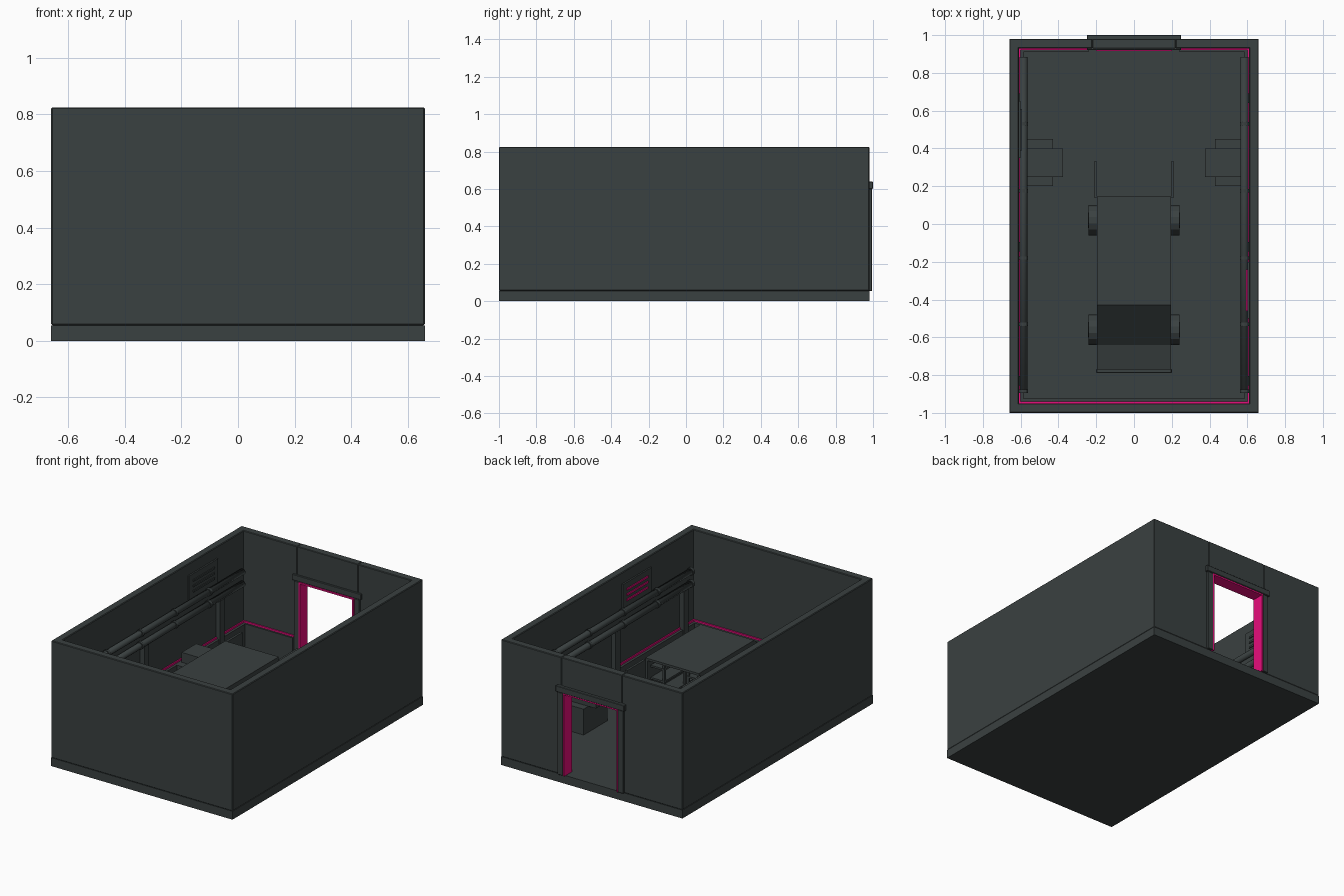
import bpy, bmesh, math

if "Cube" in bpy.data.objects:
    bpy.data.objects.remove(bpy.data.objects["Cube"])

def material(name, rgb):
    m = bpy.data.materials.new(name)
    m.diffuse_color = (*rgb, 1)
    m.use_nodes = True
    m.node_tree.nodes["Principled BSDF"].inputs["Base Color"].default_value = m.diffuse_color
    return m

SLATE = material("dark slate", (0.042, 0.052, 0.052))
PINK = material("hot pink", (0.80, 0.004, 0.20))

def finish(name, bm, mat, bevel=0):
    bmesh.ops.recalc_face_normals(bm, faces=bm.faces)
    me = bpy.data.meshes.new(name)
    bm.to_mesh(me)
    bm.free()
    me.materials.append(mat)
    ob = bpy.data.objects.new(name, me)
    bpy.context.collection.objects.link(ob)
    if bevel:
        b = ob.modifiers.new("bevel", 'BEVEL')
        b.width, b.segments = bevel, 1
    return ob

def box(name, x, y, z, mat=SLATE, bevel=0):
    """Box from (min, max) ranges."""
    bm = bmesh.new()
    bmesh.ops.create_cube(bm, size=1)
    for v in bm.verts:
        v.co = [r[0] if c < 0 else r[1] for c, r in zip(v.co, (x, y, z))]
    return finish(name, bm, mat, bevel)

def side(s, a, b):
    """Range mirrored to side s."""
    return tuple(sorted((s * a, s * b)))

def rod(name, axis, centre, r, length, n=12):
    bm = bmesh.new()
    bmesh.ops.create_cone(bm, cap_ends=True, segments=n, radius1=r, radius2=r, depth=length)
    ob = finish(name, bm, SLATE)
    ob.rotation_euler = (0, math.pi / 2, 0) if axis == 'x' else (math.pi / 2, 0, 0)
    ob.location = centre
    return ob

def extrude_profile(name, pts, x0, x1):
    """Closed (y, z) outline extruded along x."""
    bm = bmesh.new()
    f = bm.faces.new([bm.verts.new((x0, y, z)) for y, z in pts])
    g = bmesh.ops.extrude_face_region(bm, geom=[f])['geom']
    bmesh.ops.translate(bm, vec=(x1 - x0, 0, 0), verts=[v for v in g if isinstance(v, bmesh.types.BMVert)])
    return finish(name, bm, SLATE)

FL, TOP = 0.055, 0.825

# room shell
box("floor", (-0.66, 0.66), (-1, 0.98), (0, FL))
box("front_wall", (-0.66, 0.66), (-1, -0.95), (FL, TOP), bevel=0.004)
box("wall_over_door", (-0.22, 0.22), (0.93, 0.98), (0.6, TOP), bevel=0.003)
for s in (-1, 1):
    box("side_wall", side(s, 0.61, 0.66), (-1, 0.98), (FL, TOP), bevel=0.004)
    box("back_wall", side(s, 0.22, 0.66), (0.93, 0.98), (FL, TOP), bevel=0.004)

# skirting panels with glowing strip above
Z1, Z2 = 0.225, 0.236
box("front_skirting", (-0.61, 0.61), (-0.95, -0.925), (FL, Z1))
box("front_strip", (-0.61, 0.61), (-0.95, -0.941), (Z1, Z2), PINK)
for s in (-1, 1):
    box("side_skirting", side(s, 0.585, 0.61), (-0.95, 0.93), (FL, Z1))
    box("side_strip", side(s, 0.602, 0.61), (-0.95, 0.93), (Z1, Z2), PINK)
    box("back_skirting", side(s, 0.24, 0.61), (0.91, 0.93), (FL, Z1))
    box("back_strip", side(s, 0.24, 0.61), (0.922, 0.93), (Z1, Z2), PINK)

# door frame with pink lining
box("door_lintel", (-0.25, 0.25), (0.92, 1.0), (0.60, 0.64), bevel=0.003)
box("lintel_lining", (-0.2, 0.2), (0.915, 0.995), (0.59, 0.60), PINK)
for s in (-1, 1):
    box("door_post", side(s, 0.2, 0.24), (0.92, 0.995), (FL, 0.60), bevel=0.003)
    box("door_lining", side(s, 0.19, 0.2), (0.915, 0.995), (FL, 0.60), PINK)

# wall pipes, clamps, pilasters and consoles
for s in (-1, 1):
    for z in (0.50, 0.58):
        p = rod("wall_pipe", 'y', (s * 0.585, -0.005, z), 0.02, 1.78)
        p.data.shade_smooth()
        for y in (-0.885, -0.53, -0.18, 0.175, 0.53):
            rod("pipe_clamp", 'y', (s * 0.585, y, z), 0.025, 0.018)
    for y in (-0.83, -0.12, 0.665):
        box("wall_post", side(s, 0.58, 0.61), (y - 0.025, y + 0.025), (FL, 0.5))
    box("console_base", side(s, 0.43, 0.6), (0.2, 0.45), (FL, 0.225))
    box("console_top", side(s, 0.375, 0.585), (0.25, 0.4), (0.225, 0.29))

# wall vents
for s, y, mat in ((-1, 0.5, SLATE), (1, -0.35, PINK)):
    box("vent_panel", side(s, 0.60, 0.61), (y - 0.15, y + 0.15), (0.59, 0.75))
    for i in range(3):
        z = 0.635 + i * 0.035
        box("vent_slat", side(s, 0.594, 0.60), (y - 0.11, y + 0.11), (z - 0.006, z + 0.006), mat)

# van: cab, hollow cargo box and open rear doors
W = 0.195
extrude_profile("van_cab", [(-0.77, 0.11), (-0.77, 0.30), (-0.64, 0.33), (-0.43, 0.51),
                            (-0.36, 0.51), (-0.36, 0.11)], -W, W)
box("van_roof", (-W, W), (-0.36, 0.145), (0.495, 0.51))
box("van_floor", (-W, W), (-0.36, 0.145), (0.11, 0.16))
box("van_bumper", (-0.2, 0.2), (-0.79, -0.765), (0.11, 0.16), bevel=0.005)
for s in (-1, 1):
    box("van_side", side(s, W - 0.015, W), (-0.36, 0.145), (0.11, 0.51))
    box("van_rear_door", side(s, 0.197, 0.212), (0.14, 0.33), (0.13, 0.495))
    for y in (0.02, -0.56):
        rod("wheel", 'x', (s * 0.215, y, FL + 0.08), 0.08, 0.05, 14)
        rod("wheel_hub", 'x', (s * 0.215, y, FL + 0.08), 0.04, 0.056, 10)
    # cargo racks
    for z in (0.26, 0.36, 0.44):
        box("cargo_shelf", side(s, 0.08, 0.18), (-0.34, 0.11), (z, z + 0.012))
    for y in (-0.33, -0.11, 0.1):
        box("rack_upright", side(s, 0.08, 0.095), (y - 0.007, y + 0.007), (0.16, 0.495))
